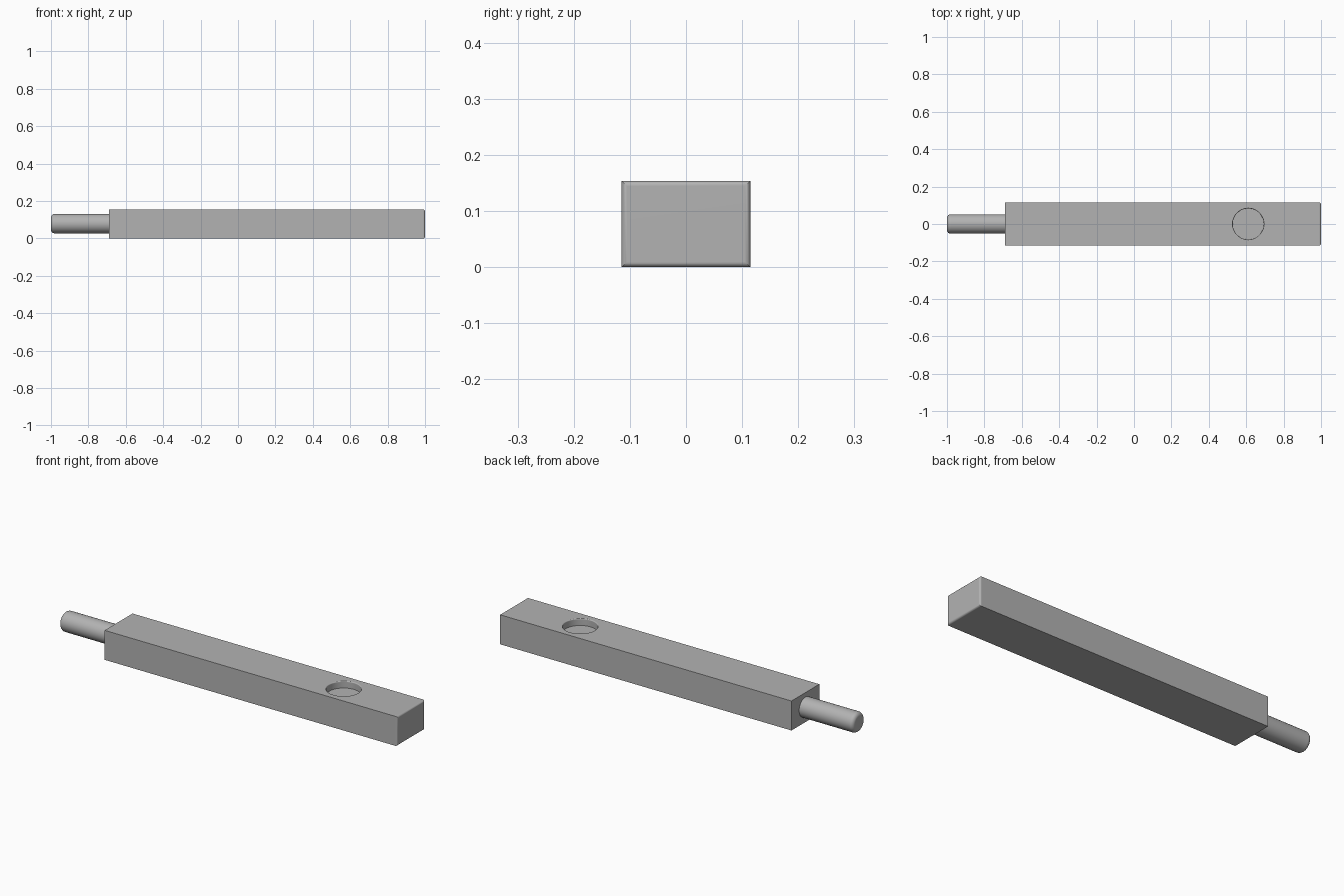
import bpy, bmesh
from math import pi, sin, cos, radians
from mathutils import Matrix

if "Cube" in bpy.data.objects:
    bpy.data.objects.remove(bpy.data.objects["Cube"])

LENGTH_START, LENGTH_END = -0.69, 1.0
HALF_WIDTH, HEIGHT = 0.115, 0.154

grey = bpy.data.materials.new("plain_grey")
grey.use_nodes = True
grey.diffuse_color = (0.45, 0.45, 0.45, 1)
grey.node_tree.nodes["Principled BSDF"].inputs["Base Color"].default_value = grey.diffuse_color


def add_object(name, bm):
    mesh = bpy.data.meshes.new(name)
    bmesh.ops.recalc_face_normals(bm, faces=bm.faces)
    bm.to_mesh(mesh)
    bm.free()
    mesh.materials.append(grey)
    obj = bpy.data.objects.new(name, mesh)
    bpy.context.collection.objects.link(obj)
    return obj


def lathe(name, profile, matrix, steps=64):
    """Spin (radius, height) points about z, then place the result."""
    bm = bmesh.new()
    verts = [bm.verts.new((r, 0, z)) for r, z in profile]
    edges = [bm.edges.new(pair) for pair in zip(verts, verts[1:])]
    bmesh.ops.spin(bm, geom=verts + edges, axis=(0, 0, 1), cent=(0, 0, 0),
                   angle=2 * pi, steps=steps)
    bmesh.ops.remove_doubles(bm, verts=bm.verts, dist=0.0001)
    bm.transform(matrix)
    return add_object(name, bm)


def select_only(obj):
    bpy.ops.object.select_all(action="DESELECT")
    obj.select_set(True)
    bpy.context.view_layer.objects.active = obj


def shade(obj):
    select_only(obj)
    bpy.ops.object.shade_smooth_by_angle(angle=radians(35))
    weighted = obj.modifiers.new("even_shading", "WEIGHTED_NORMAL")
    weighted.keep_sharp = True


# Bar, rounded only around its far end
bm = bmesh.new()
bmesh.ops.create_cube(bm, size=1)
bm.transform(Matrix.Translation(((LENGTH_START + LENGTH_END) / 2, 0, HEIGHT / 2))
             @ Matrix.Diagonal((LENGTH_END - LENGTH_START, 2 * HALF_WIDTH, HEIGHT, 1)))
end_edges = [e for e in bm.edges if all(v.co.x > 0.9 for v in e.verts)]
bmesh.ops.bevel(bm, geom=end_edges, offset=0.01, segments=5, profile=0.5,
                affect="EDGES")
bar = add_object("bar", bm)

# Shallow round recess with a softened rim
RADIUS, DEPTH, RIM = 0.083, 0.036, 0.005
arc = [(RADIUS + RIM - RIM * cos(t), -RIM + RIM * sin(t))
       for t in (i * pi / 8 for i in range(5))]
profile = [(0, -DEPTH), (RADIUS, -DEPTH)] + arc + [(RADIUS + RIM, 0.05), (0, 0.05)]
cutter = lathe("recess_cutter", profile, Matrix.Translation((0.611, 0, HEIGHT)))
cutter.hide_render = True
cut = bar.modifiers.new("recess", "BOOLEAN")
cut.operation = "DIFFERENCE"
cut.solver = "EXACT"
cut.object = cutter
select_only(bar)
bpy.ops.object.modifier_apply(modifier=cut.name)
bpy.data.objects.remove(cutter)
shade(bar)

# Round pin with a filleted tip
PIN, FILLET, PIN_LENGTH = 0.052, 0.02, 1 + LENGTH_START
tip = [(PIN - FILLET + FILLET * cos(t), PIN_LENGTH - FILLET + FILLET * sin(t))
       for t in (i * pi / 12 for i in range(7))]
pin = lathe("pin", [(0, 0), (PIN, 0)] + tip + [(0, PIN_LENGTH)],
            Matrix.Translation((LENGTH_START, 0, 0.079)) @ Matrix.Rotation(-pi / 2, 4, "Y"),
            steps=48)
shade(pin)
